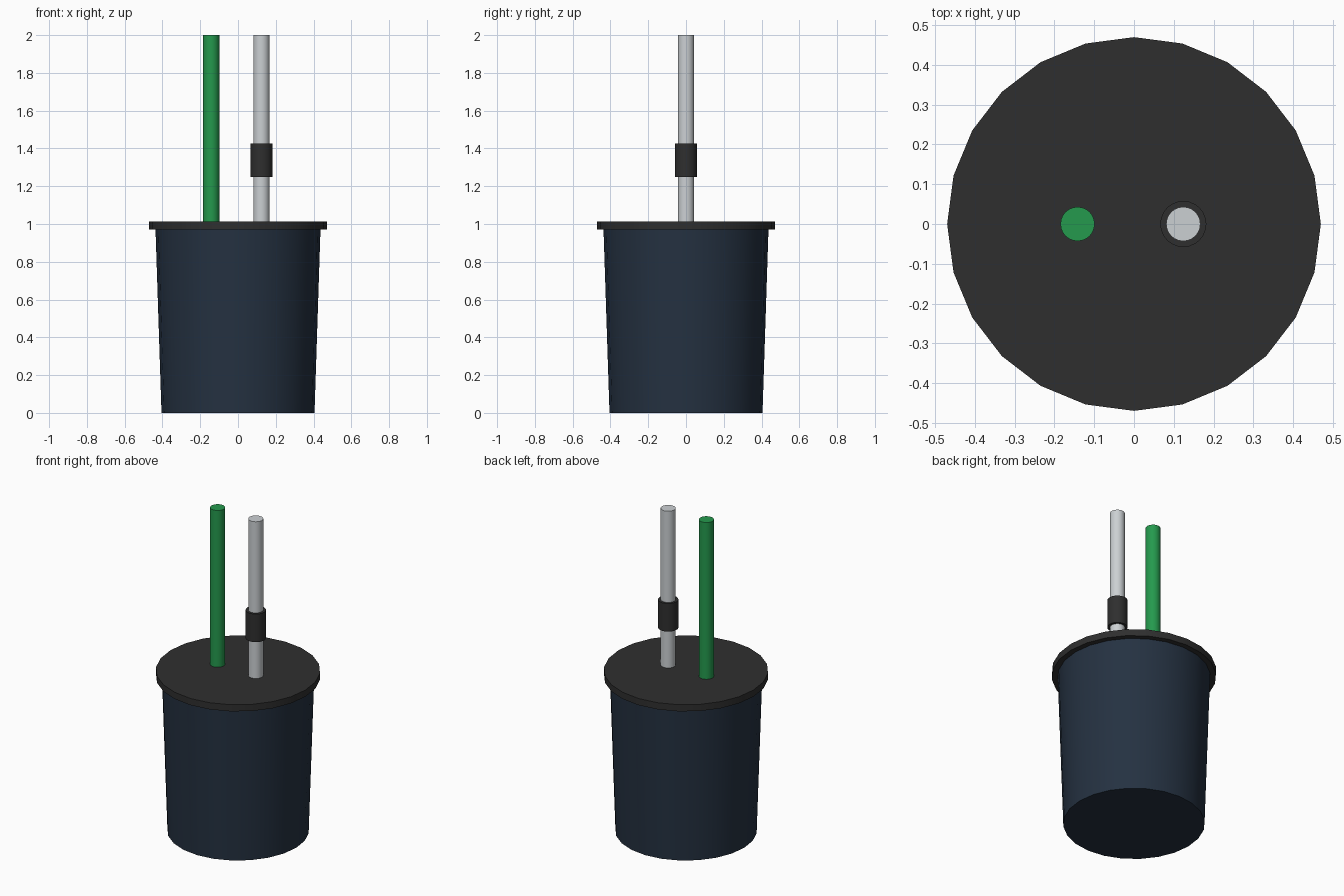
import bpy
import math

cube = bpy.data.objects.get("Cube")
if cube:
    bpy.data.objects.remove(cube, do_unlink=True)


def material(name, rgb):
    mat = bpy.data.materials.new(name)
    mat.use_nodes = True
    mat.diffuse_color = (*rgb, 1)
    mat.node_tree.nodes["Principled BSDF"].inputs["Base Color"].default_value = (*rgb, 1)
    return mat


navy = material("dark navy", (0.018, 0.031, 0.053))
black = material("soft black", (0.028, 0.028, 0.028))
green = material("pipe green", (0.018, 0.32, 0.075))
grey = material("pipe grey", (0.6, 0.63, 0.65))


def round_part(name, mat, x, bottom, top, r_bottom, r_top):
    """Capped, optionally tapered cylinder with a vertex on each axis."""
    bpy.ops.mesh.primitive_cone_add(
        vertices=24, radius1=r_bottom, radius2=r_top, depth=top - bottom,
        location=(x, 0, (bottom + top) / 2))
    part = bpy.context.object
    part.name = name
    part.data.materials.append(mat)
    bpy.ops.object.shade_smooth_by_angle(angle=math.radians(30))
    return part


# Tapered tank and its overhanging lid
round_part("tank", navy, 0, 0, 0.98, 0.405, 0.437)
round_part("lid", black, 0, 0.97, 1.012, 0.47, 0.47)

# Two pipes rising from the lid
round_part("green_pipe", green, -0.142, 1.0, 2.0, 0.043, 0.043)
round_part("grey_pipe", grey, 0.124, 1.0, 2.0, 0.043, 0.043)

# Coupling sleeve on the grey pipe
round_part("coupling", black, 0.124, 1.248, 1.425, 0.058, 0.058)
